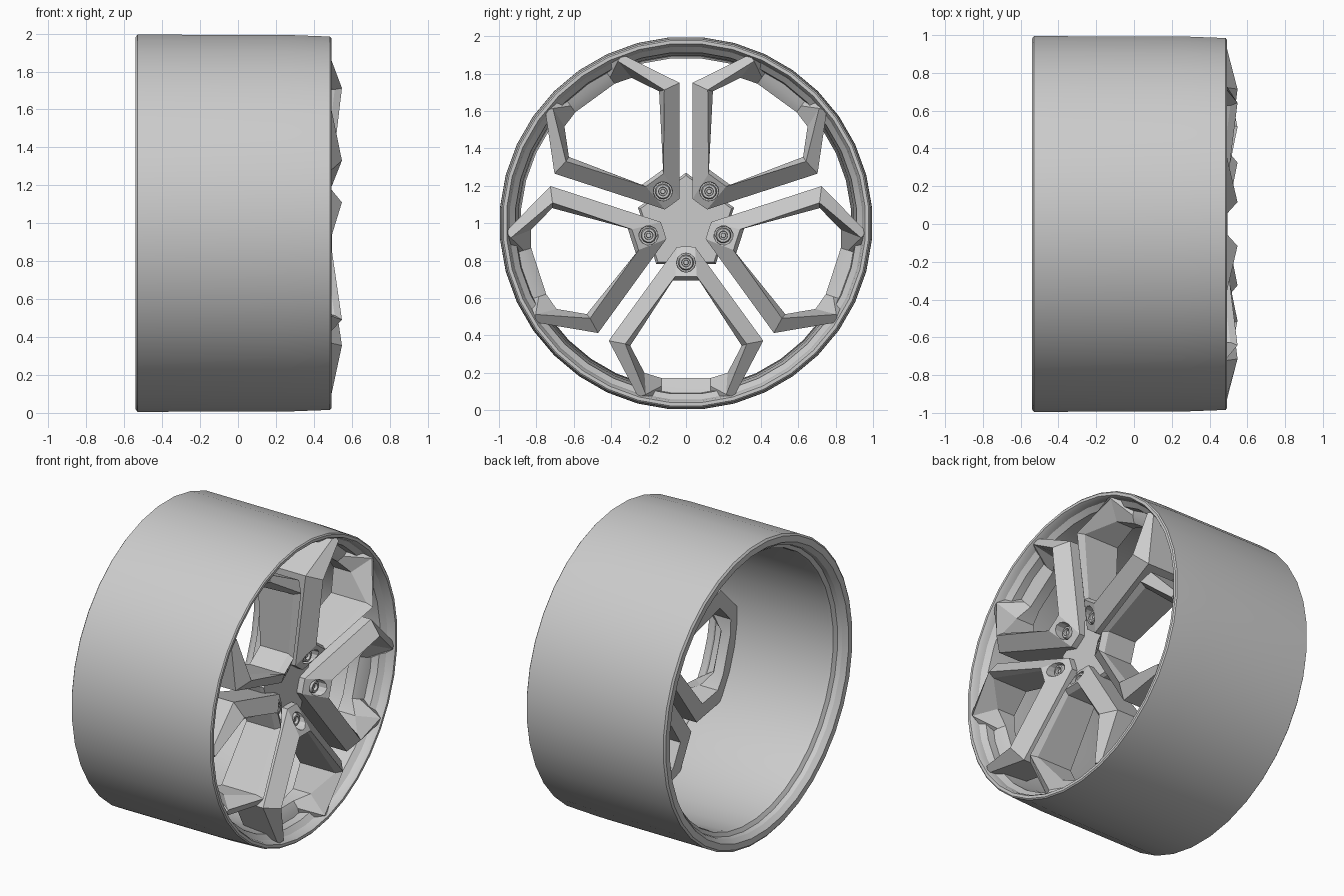
import bpy, bmesh, math
from mathutils import Matrix

if "Cube" in bpy.data.objects:
    bpy.data.objects.remove(bpy.data.objects["Cube"])

CENTRE = Matrix.Translation((0, 0, 1))


def make_object(name, bm, matrix, angle=30):
    bmesh.ops.remove_doubles(bm, verts=bm.verts, dist=1e-5)
    bmesh.ops.recalc_face_normals(bm, faces=bm.faces)
    mesh = bpy.data.meshes.new(name)
    bm.to_mesh(mesh)
    bm.free()
    ob = bpy.data.objects.new(name, mesh)
    bpy.context.collection.objects.link(ob)
    ob.matrix_world = matrix
    smooth(ob, angle)
    return ob


def smooth(ob, angle):
    bpy.ops.object.select_all(action='DESELECT')
    ob.select_set(True)
    bpy.context.view_layer.objects.active = ob
    bpy.ops.object.shade_smooth_by_angle(angle=math.radians(angle))


def skin(rings, closed):
    """Join rings of points with quads; each ring is itself a closed loop."""
    bm = bmesh.new()
    vs = [[bm.verts.new(p) for p in ring] for ring in rings]
    n, m = len(vs), len(vs[0])
    for i in range(n if closed else n - 1):
        a, b = vs[i], vs[(i + 1) % n]
        for j in range(m):
            k = (j + 1) % m
            bm.faces.new((a[j], a[k], b[k], b[j]))
    if not closed:
        bm.faces.new(vs[0])
        bm.faces.new(vs[-1])
    return bm


def lathe(profile, segs, closed, phase=0.0):
    """Spin an (x, radius) profile about the x axis."""
    rings = []
    for x, r in profile:
        ang = [phase + 2 * math.pi * i / segs for i in range(segs)]
        rings.append([(x, r * math.cos(a), r * math.sin(a)) for a in ang])
    return skin(rings, closed)


# Rim barrel with front lip and rear bead
rim_profile = [(-.54, .985), (-.53, .998), (.25, .997), (.485, .988), (.492, .98),
               (.492, .962), (.475, .952), (.44, .945), (.41, .915), (.25, .90),
               (-.44, .885), (-.465, .89), (-.48, .915), (-.51, .92), (-.54, .945)]
make_object("rim_barrel", lathe(rim_profile, 36, True, math.pi / 36), CENTRE)

# Pentagonal hub plate behind the spokes
make_object("hub_plate", lathe([(.25, .27), (.34, .27), (.36, .255)], 5, False, math.pi / 2), CENTRE)

# Spoke frame: half outline as stations of outer edge, ridge and window edge,
# each given as (side, distance from axle, x)
BACK = .25
half = [
    ((0, .125, .40), (0, .285, .495), (0, .305, .46)),
    ((.048, .126, .40), (.058, .285, .495), (.070, .305, .46)),
    ((.413, .628, .475), (.325, .645, .548), (.298, .655, .51)),
    ((.255, .93, .475), (.215, .915, .49), (.222, .80, .38)),
    ((.13, .94, .37), (.13, .87, .35), (.13, .828, .32)),
    ((0, .95, .37), (0, .875, .35), (0, .828, .32)),
]


def section(station, side):
    o, r, w = [(x, side * s, -d) for s, d, x in station]
    return [o, r, w, (BACK, w[1], w[2]), (BACK, o[1], o[2])]


rings = [section(s, 1) for s in half] + [section(s, -1) for s in half[-2:0:-1]]
spoke = make_object("spoke_frame_1", skin(rings, True), CENTRE, 20)

# Lug recess cut in the spoke foot
LUG = CENTRE @ Matrix.Translation((0, 0, -.21))
cutter = make_object("lug_cutter", lathe([(.395, .05), (.6, .056)], 12, False), LUG)
cutter.hide_render = True
mod = spoke.modifiers.new("lug_recess", 'BOOLEAN')
mod.operation = 'DIFFERENCE'
mod.solver = 'EXACT'
mod.object = cutter
bpy.context.view_layer.objects.active = spoke
bpy.ops.object.modifier_apply(modifier=mod.name)
bpy.data.objects.remove(cutter)
smooth(spoke, 20)

# Wheel bolt with hollow head
bolt = make_object("wheel_bolt_1", lathe([(.38, .042), (.42, .042), (.432, .036),
                   (.432, .024), (.41, .022), (.41, .014), (.422, .012)], 12, False), LUG)

# Five spokes and bolts around the axle
for i in range(1, 5):
    turn = CENTRE @ Matrix.Rotation(math.radians(72 * i), 4, 'X') @ CENTRE.inverted()
    for src in (spoke, bolt):
        ob = src.copy()
        ob.name = src.name[:-1] + str(i + 1)
        bpy.context.collection.objects.link(ob)
        ob.matrix_world = turn @ src.matrix_world
